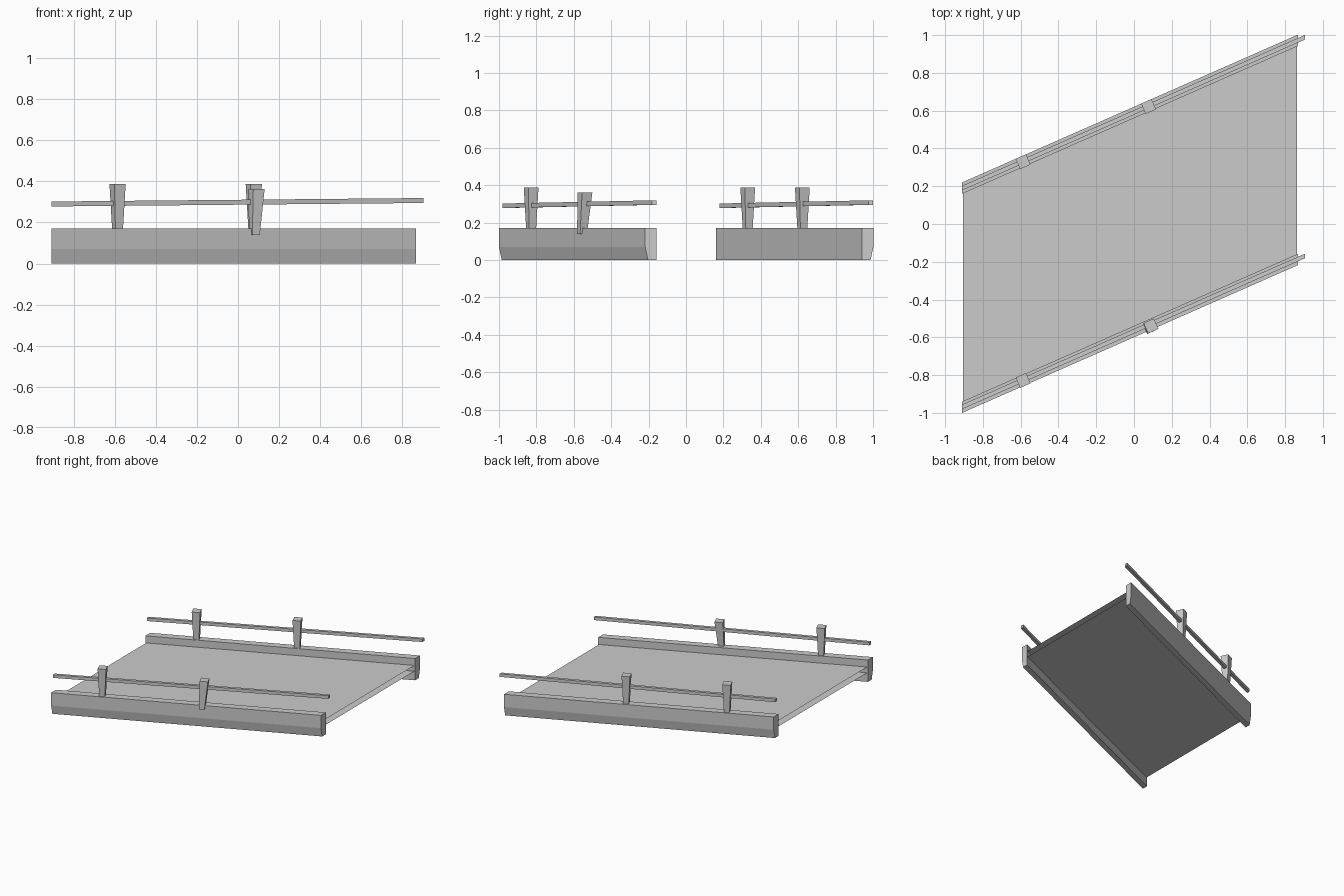
import bpy, bmesh, math
from mathutils import Matrix, Vector

if "Cube" in bpy.data.objects:
    bpy.data.objects.remove(bpy.data.objects["Cube"])

grey = bpy.data.materials.new("concrete_grey")
grey.diffuse_color = (0.6, 0.6, 0.6, 1)
grey.use_nodes = True
grey.node_tree.nodes["Principled BSDF"].inputs["Base Color"].default_value = grey.diffuse_color

SLOPE = 0.44                       # skew of the bridge: y rise per x
ANGLE = math.atan(SLOPE)
X0, X1 = -0.91, 0.867


def finish(name, bm, closed=True):
    if closed:
        bmesh.ops.recalc_face_normals(bm, faces=bm.faces)
    mesh = bpy.data.meshes.new(name)
    bm.to_mesh(mesh)
    bm.free()
    mesh.materials.append(grey)
    ob = bpy.data.objects.new(name, mesh)
    bpy.context.collection.objects.link(ob)
    return ob


def loft(name, a, b):
    """Closed solid between two matching rings of points."""
    bm = bmesh.new()
    ra = [bm.verts.new(p) for p in a]
    rb = [bm.verts.new(p) for p in b]
    n = len(ra)
    bm.faces.new(ra)
    bm.faces.new(rb)
    for i in range(n):
        bm.faces.new((ra[i], ra[(i + 1) % n], rb[(i + 1) % n], rb[i]))
    return finish(name, bm)


def square(centre, size):
    rot = Matrix.Rotation(ANGLE, 3, 'Z')
    h = size / 2
    return [Vector(centre) + rot @ Vector((x, y, 0))
            for x, y in ((-h, -h), (h, -h), (h, h), (-h, h))]


def side_y(x, middle):
    return middle + SLOPE * (x - X0)


# Kerb beams, chamfered low on the outer side
for side, sign, middle in (("front", -1, -0.97), ("back", 1, 0.19)):
    profile = [(0.03, 0.17), (0.03, 0.07), (0.015, 0), (-0.03, 0), (-0.03, 0.17)]
    rings = [[(x, side_y(x, middle) + sign * d, z) for d, z in profile] for x in (X0, X1)]
    loft(side + "_kerb", *rings)

    # Handrail, rising slightly to the right
    rail = []
    for x, z in ((X0, 0.29), (0.905, 0.307)):
        y = side_y(x, -0.968 if sign < 0 else 0.19)
        rail.append([(x, y + a, z + b) for a, b in
                     ((-0.012, -0.012), (0.012, -0.012), (0.012, 0.012), (-0.012, 0.012))])
    loft(side + "_handrail", *rail)

# Tapered posts, one of them sunken and leaning
posts = {
    "front_left_post": ((-0.587, -0.828, 0.165), (-0.587, -0.828, 0.388)),
    "front_right_post": ((0.08, -0.556, 0.14), (0.09, -0.54, 0.362)),
    "back_left_post": ((-0.587, 0.33, 0.165), (-0.587, 0.33, 0.388)),
    "back_right_post": ((0.077, 0.622, 0.165), (0.077, 0.622, 0.388)),
}
for name, (foot, head) in posts.items():
    loft(name, square(foot, 0.04), square(head, 0.06))

# Deck: upper and lower sheets, open at both ends
for name, z, up in (("deck_top", 0.115, True), ("deck_underside", 0.07, False)):
    bm = bmesh.new()
    a, b = X0 + 0.005, X1 - 0.005
    ring = [(a, side_y(a, -0.95), z), (b, side_y(b, -0.95), z),
            (b, side_y(b, 0.17), z), (a, side_y(a, 0.17), z)]
    verts = [bm.verts.new(p) for p in ring]
    bm.faces.new(verts if up else verts[::-1])
    finish(name, bm, closed=False)
